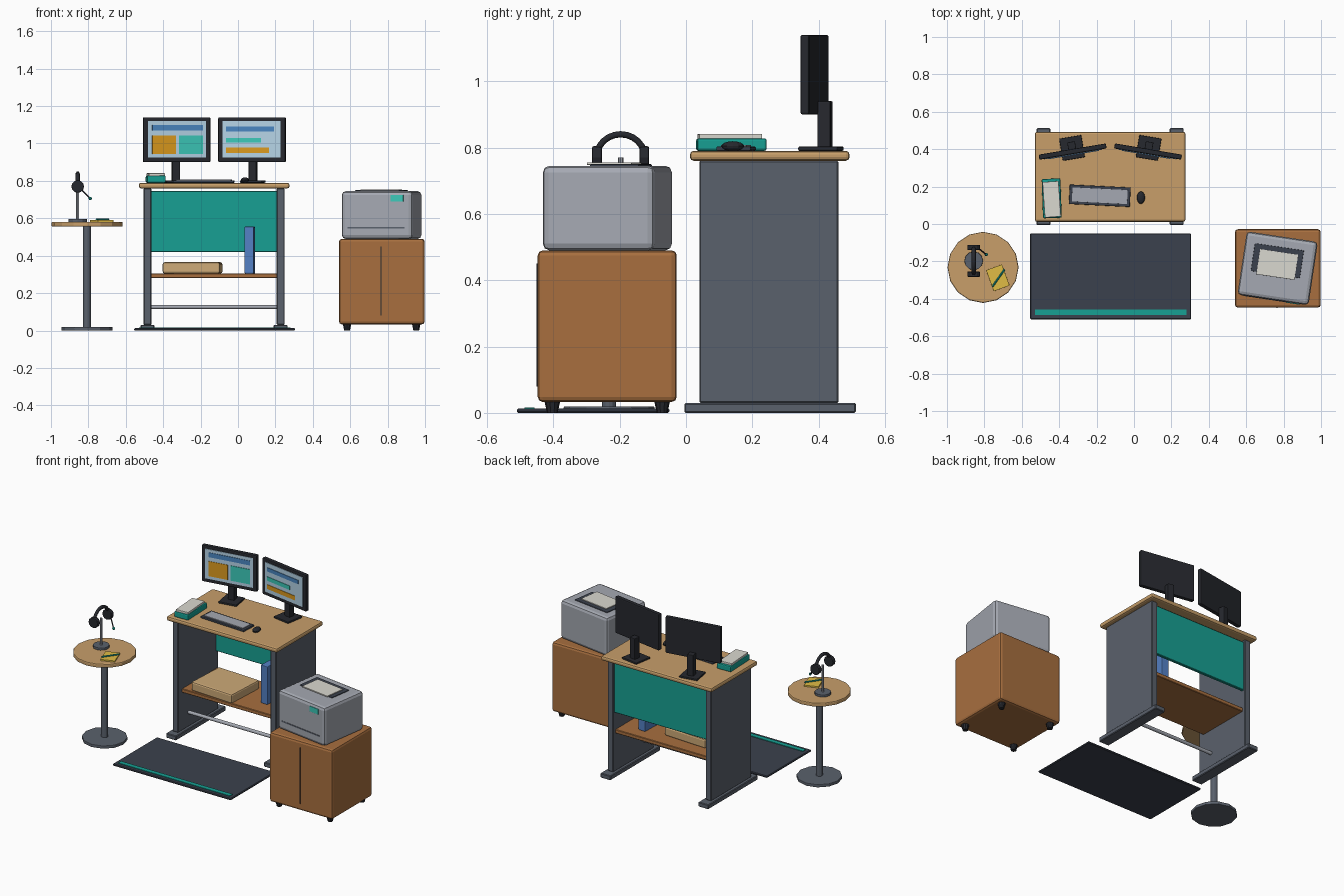
import bpy
from math import radians, cos, sin, pi
from mathutils import Vector, Matrix

if "Cube" in bpy.data.objects:
    bpy.data.objects.remove(bpy.data.objects["Cube"])


def mat(name, hexcol):
    m = bpy.data.materials.new(name)
    c = [int(hexcol[i:i + 2], 16) / 255 for i in (0, 2, 4)]
    m.diffuse_color = [((v + 0.055) / 1.055) ** 2.4 for v in c] + [1]
    m.use_nodes = True
    m.node_tree.nodes["Principled BSDF"].inputs["Base Color"].default_value = m.diffuse_color
    return m


OAK = mat("light_wood", "C89F6A")
BROWN = mat("brown_wood", "A86F3F")
TEAL = mat("teal", "17A093")
AQUA = mat("aqua", "3CC8B8")
STEEL = mat("dark_steel", "5A616C")
BLACK = mat("black_plastic", "26282E")
SLATE = mat("slate", "3B414D")
SILVER = mat("silver", "A5A9B2")
SCREEN = mat("screen_blue", "B5D3E6")
BLUE = mat("blue", "4A86C0")
NAVY = mat("binder_blue", "5480C4")
ORANGE = mat("orange", "DB9A1E")
YELLOW = mat("yellow", "E0BC45")
PAPER = mat("paper", "DAD8D0")
CARD = mat("cardboard", "CDAA78")


def finish(o, name, m, bevel=0, seg=2):
    o.name = name
    o.data.materials.append(m)
    if bevel:
        b = o.modifiers.new("bevel", 'BEVEL')
        b.width, b.segments = bevel, seg
        b.limit_method = 'ANGLE'
    return o


# box from local x, y, z ranges, turned about z at an origin
def box(name, xr, yr, zr, m, bevel=0, origin=(0, 0), rot=0, seg=2):
    r = Matrix.Rotation(radians(rot), 4, 'Z')
    c = Vector([(a + b) / 2 for a, b in (xr, yr, zr)])
    bpy.ops.mesh.primitive_cube_add(size=1, location=r @ c + Vector((*origin, 0)),
                                    rotation=(0, 0, radians(rot)))
    o = bpy.context.object
    o.scale = [b - a for a, b in (xr, yr, zr)]
    bpy.ops.object.transform_apply(location=False, rotation=False, scale=True)
    return finish(o, name, m, bevel, seg)


# cylinder between two points
def rod(name, p, q, r, m, n=12, bevel=0, r2=None):
    p, q = Vector(p), Vector(q)
    d = q - p
    bpy.ops.mesh.primitive_cone_add(vertices=n, radius1=r, radius2=r if r2 is None else r2,
                                    depth=d.length, location=(p + q) / 2,
                                    rotation=d.to_track_quat('Z', 'Y').to_euler())
    return finish(bpy.context.object, name, m, bevel)


def ball(name, c, size, m, seg=12, rings=8):
    bpy.ops.mesh.primitive_uv_sphere_add(segments=seg, ring_count=rings, radius=1, location=c)
    bpy.context.object.scale = size
    return finish(bpy.context.object, name, m)


# Desk
box("desk_top", (-.53, .275), (.012, .493), (.76, .79), OAK, .011)
for side, x in (("left", -.484), ("right", .228)):
    box(side + "_desk_panel", (x - .021, x + .021), (.04, .46), (.03, .76), STEEL, .004, seg=1)
    box(side + "_desk_foot", (x - .037, x + .037), (-.005, .512), (0, .03), STEEL, .004, seg=1)
box("modesty_panel", (-.465, .208), (.43, .45), (.42, .745), TEAL, .003, seg=1)
box("desk_shelf", (-.465, .208), (.08, .44), (.28, .305), BROWN, .003, seg=1)
rod("foot_bar", (-.465, .15, .125), (.208, .15, .125), .011, SILVER)
box("storage_box", (-.153, .153), (-.135, .135), (.305, .365), CARD, .01, (-.243, .215), -3)
box("binder", (-.025, .025), (-.09, .09), (.305, .555), NAVY, .004, (.063, .275), -2)

# Floor mat
box("floor_mat", (-.555, .305), (-.51, -.05), (0, .013), SLATE, .004, seg=1)
box("mat_stripe", (-.53, .28), (-.487, -.457), (.012, .017), TEAL)

# Monitors: screen tiles are (x0, x1, z0, z1, material)
TILES = {
    "left": [(-.135, .14, 1.07, 1.10, BLUE), (-.135, -.008, .945, 1.043, ORANGE),
             (.01, .14, .945, 1.043, AQUA)],
    "right": [(-.138, .122, 1.065, 1.09, BLUE), (-.138, .052, 1.004, 1.03, AQUA),
              (-.138, .096, .95, .978, ORANGE)],
}
for side, x, rot in (("left", -.328, 9.5), ("right", .075, -9.5)):
    at = ((x, .387), rot)
    box(side + "_monitor", (-.182, .182), (-.013, .014), (.9, 1.14), BLACK, .006, *at)
    box(side + "_screen", (-.157, .157), (-.016, -.012), (.925, 1.12), SCREEN, 0, *at)
    for i, (a, b, c, d, m) in enumerate(TILES[side]):
        box(f"{side}_screen_tile_{i}", (a, b), (-.019, -.015), (c, d), m, 0, *at)
    box(side + "_monitor_neck", (-.021, .021), (.012, .053), (.8, .94), BLACK, .004, *at)
    box(side + "_monitor_base", (-.06, .06), (-.04, .08), (.79, .803), BLACK, .004, *at)

# Desk items
box("keyboard", (-.163, .163), (-.052, .052), (.79, .803), SLATE, .004, (-.183, .151), -2.8)
box("key_area", (-.148, .148), (-.038, .038), (.802, .808), SILVER, .001, (-.183, .151), -2.8)
ball("mouse", (.037, .141, .804), (.022, .034, .015), BLACK)
box("notebook", (-.05, .05), (-.105, .105), (.79, .828), TEAL, .007, (-.44, .137), 2)
box("paper_stack", (-.043, .043), (-.095, .095), (.826, .841), PAPER, .002, (-.44, .132), 4)

# Side table
TX, TY = -.807, -.232
rod("side_table_top", (TX, TY, .555), (TX, TY, .581), .19, OAK, 16, .006)
rod("side_table_pole", (TX, TY, .018), (TX, TY, .557), .021, STEEL, 12)
rod("side_table_base", (TX, TY, 0), (TX, TY, .02), .137, STEEL, 12, .004)
box("note_pad", (-.045, .045), (-.06, .06), (.58, .59), YELLOW, .001, (-.728, -.288), 20)
rod("pen", (-.757, -.335, .595), (-.692, -.243, .595), .005, TEAL, 8)

# Headset and its stand
HX, HY, HZ = -.857, -.197, .77
rod("headset_stand_base", (HX, HY, .58), (HX, HY, .596), .05, STEEL, 12, .003)
rod("headset_stand_pole", (HX, HY, .594), (HX, HY, HZ), .008, SILVER, 8)
curve = bpy.data.curves.new("headband", 'CURVE')
curve.dimensions = '3D'
curve.bevel_depth, curve.bevel_resolution, curve.use_fill_caps = .011, 1, True
sp = curve.splines.new('POLY')
path = [(HX, HY + .073 * cos(i * pi / 12), HZ + .07 * sin(i * pi / 12)) for i in range(13)]
sp.points.add(len(path) - 1)
for pt, co in zip(sp.points, path):
    pt.co = (*co, 1)
band = bpy.data.objects.new("headband", curve)
bpy.context.collection.objects.link(band)
curve.materials.append(BLACK)
for side, s in (("back", 1), ("front", -1)):
    rod(side + "_ear_cup", (HX, HY + s * .057, HZ), (HX, HY + s * .086, HZ), .034, BLACK, 12, .005)
rod("microphone_boom", (HX + .01, -.118, .763), (-.79, -.163, .706), .004, BLACK, 8)
ball("microphone_tip", (-.79, -.163, .706), (.009, .009, .009), TEAL, 8, 6)

# Cabinet
box("cabinet", (.54, .998), (-.447, -.028), (.033, .49), BROWN, .015)
box("cabinet_door_seam", (.763, .767), (-.45, -.44), (.08, .45), BLACK)
for i, (x, y) in enumerate([(x, y) for x in (.583, .953) for y in (-.403, -.072)]):
    rod(f"cabinet_foot_{i}", (x, y, 0), (x, y, .036), .016, BLACK, 10, r2=.024)

# Printer
P = ((.768, -.237), -8.5)
box("printer", (-.192, .192), (-.171, .171), (.49, .745), SILVER, .02, *P)
box("printer_tray", (-.14, .125), (-.035, .115), (.74, .75), SLATE, .003, *P)
box("printer_paper", (-.108, .098), (-.048, .088), (.748, .755), PAPER, .001, *P)
box("printer_display", (.073, .143), (-.175, -.165), (.69, .725), AQUA, .001, *P)
box("printer_slot", (-.16, .15), (-.173, -.165), (.546, .554), STEEL, 0, *P)
